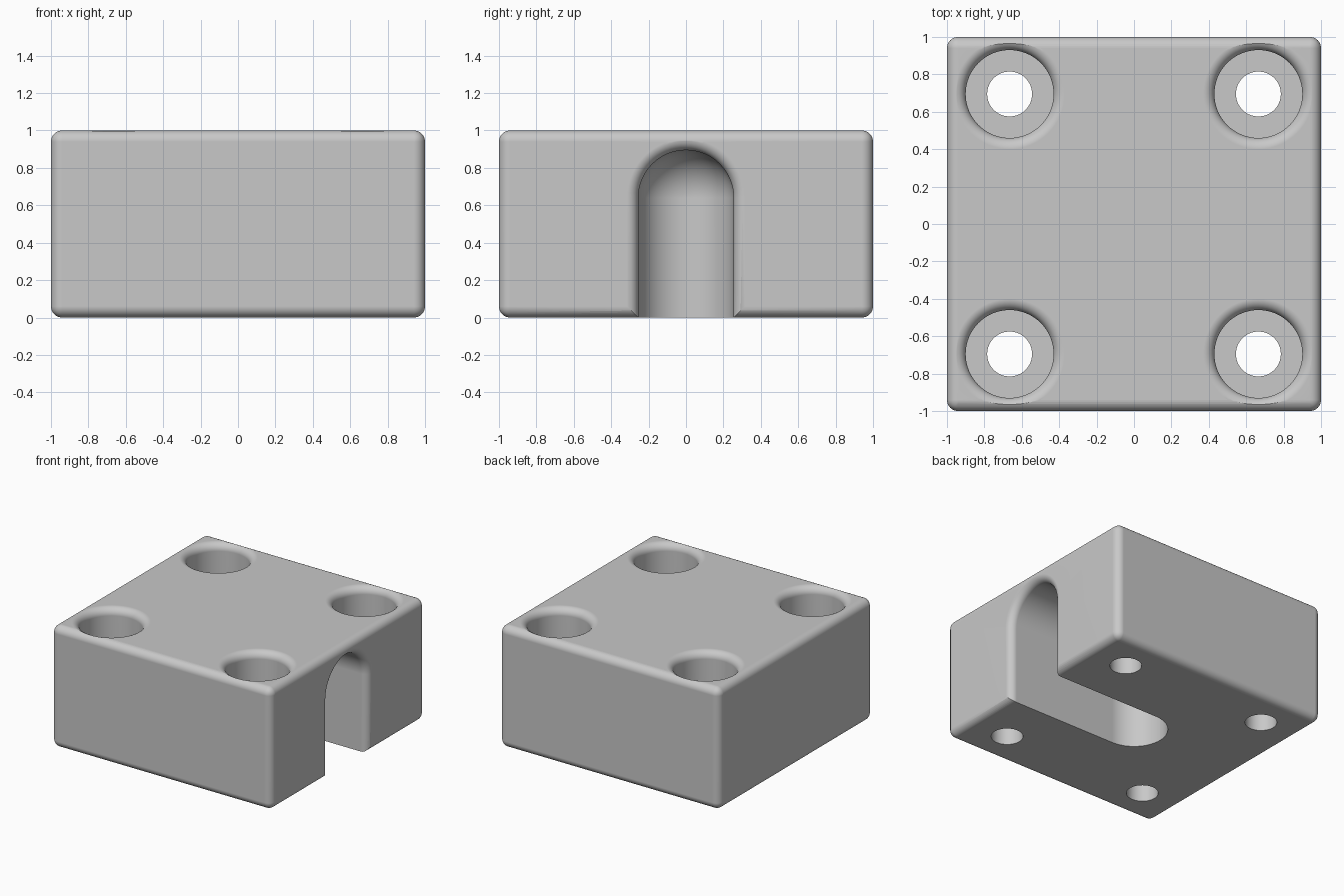
import bpy, bmesh
from math import sin, cos, pi, radians

if "Cube" in bpy.data.objects:
    bpy.data.objects.remove(bpy.data.objects["Cube"], do_unlink=True)

FILLET = 0.06
HOLE_X, HOLE_Y = 0.665, 0.695
BORE_R, BOLT_R, BORE_FLOOR = 0.235, 0.12, 0.5
SLOT_R, SLOT_Z = 0.255, 0.64
STEPS = 8

grey = bpy.data.materials.new("plain grey")
grey.use_nodes = True
colour = (0.58, 0.58, 0.58, 1)
grey.diffuse_color = colour
grey.node_tree.nodes["Principled BSDF"].inputs["Base Color"].default_value = colour


def loft(name, rings):
    """Closed solid skinned over equal-length rings of points."""
    bm = bmesh.new()
    loops = [[bm.verts.new(p) for p in ring] for ring in rings]
    n = len(loops[0])
    for a, b in zip(loops, loops[1:]):
        for i in range(n):
            j = (i + 1) % n
            bm.faces.new((a[i], a[j], b[j], b[i]))
    bm.faces.new(loops[0])
    bm.faces.new(loops[-1])
    bmesh.ops.remove_doubles(bm, verts=bm.verts, dist=1e-4)
    bmesh.ops.dissolve_degenerate(bm, edges=bm.edges, dist=1e-5)
    bmesh.ops.recalc_face_normals(bm, faces=bm.faces)
    mesh = bpy.data.meshes.new(name)
    bm.to_mesh(mesh)
    bm.free()
    mesh.materials.append(grey)
    obj = bpy.data.objects.new(name, mesh)
    bpy.context.collection.objects.link(obj)
    obj.hide_render = True
    return obj


def flare(radius):
    """(radius, position) pairs of a rounded lip opening out at position 1."""
    angles = [pi / 2 * k / STEPS for k in range(STEPS + 1)]
    lip = [(radius + FILLET * (1 - cos(a)), 1 - FILLET + FILLET * sin(a)) for a in angles]
    return lip + [(radius + FILLET, 1.2)]


def circle(x, y, r, z, n=64):
    return [(x + r * cos(2 * pi * i / n), y + r * sin(2 * pi * i / n), z) for i in range(n)]


def arch(x, r, n=32):
    arc = [(x, -r * cos(pi * i / n), SLOT_Z + r * sin(pi * i / n)) for i in range(n + 1)]
    return [(x, -r, -0.2)] + arc + [(x, r, -0.2)]


# Rounded block
bpy.ops.mesh.primitive_cube_add(size=2, location=(0, 0, 0.5))
block = bpy.context.object
block.name = "mounting_block"
block.scale.z = 0.5
bpy.ops.object.transform_apply(location=True, scale=True)
block.data.materials.append(grey)
bevel = block.modifiers.new("rounded edges", "BEVEL")
bevel.width = FILLET
bevel.segments = STEPS

# Counterbored bolt holes with rounded lips
cutters = []
for sx in (-1, 1):
    for sy in (-1, 1):
        profile = [(BOLT_R, -0.2), (BOLT_R, BORE_FLOOR), (BORE_R, BORE_FLOOR)] + flare(BORE_R)
        rings = [circle(sx * HOLE_X, sy * HOLE_Y, r, z) for r, z in profile]
        cutters.append(loft("bolt_hole_cutter", rings))

# Arched slot with a ball end and a rounded mouth
end = [pi / 2 * k / 16 for k in range(16)]
sections = [(0.0005, -SLOT_R)] + [(SLOT_R * sin(a), -SLOT_R * cos(a)) for a in end[1:]]
sections += [(SLOT_R, 0)] + flare(SLOT_R)
cutters.append(loft("slot_cutter", [arch(x, r) for r, x in sections]))

for cutter in cutters:
    cut = block.modifiers.new("cut", "BOOLEAN")
    cut.operation = "DIFFERENCE"
    cut.solver = "EXACT"
    cut.object = cutter

# Bake the cuts, then smooth the rounded faces
bpy.context.view_layer.objects.active = block
for name in [m.name for m in block.modifiers]:
    bpy.ops.object.modifier_apply(modifier=name)
for cutter in cutters:
    bpy.data.objects.remove(cutter, do_unlink=True)
bpy.ops.object.select_all(action="DESELECT")
block.select_set(True)
bpy.ops.object.shade_smooth_by_angle(angle=radians(30))
weighted = block.modifiers.new("flat face normals", "WEIGHTED_NORMAL")
weighted.keep_sharp = True
